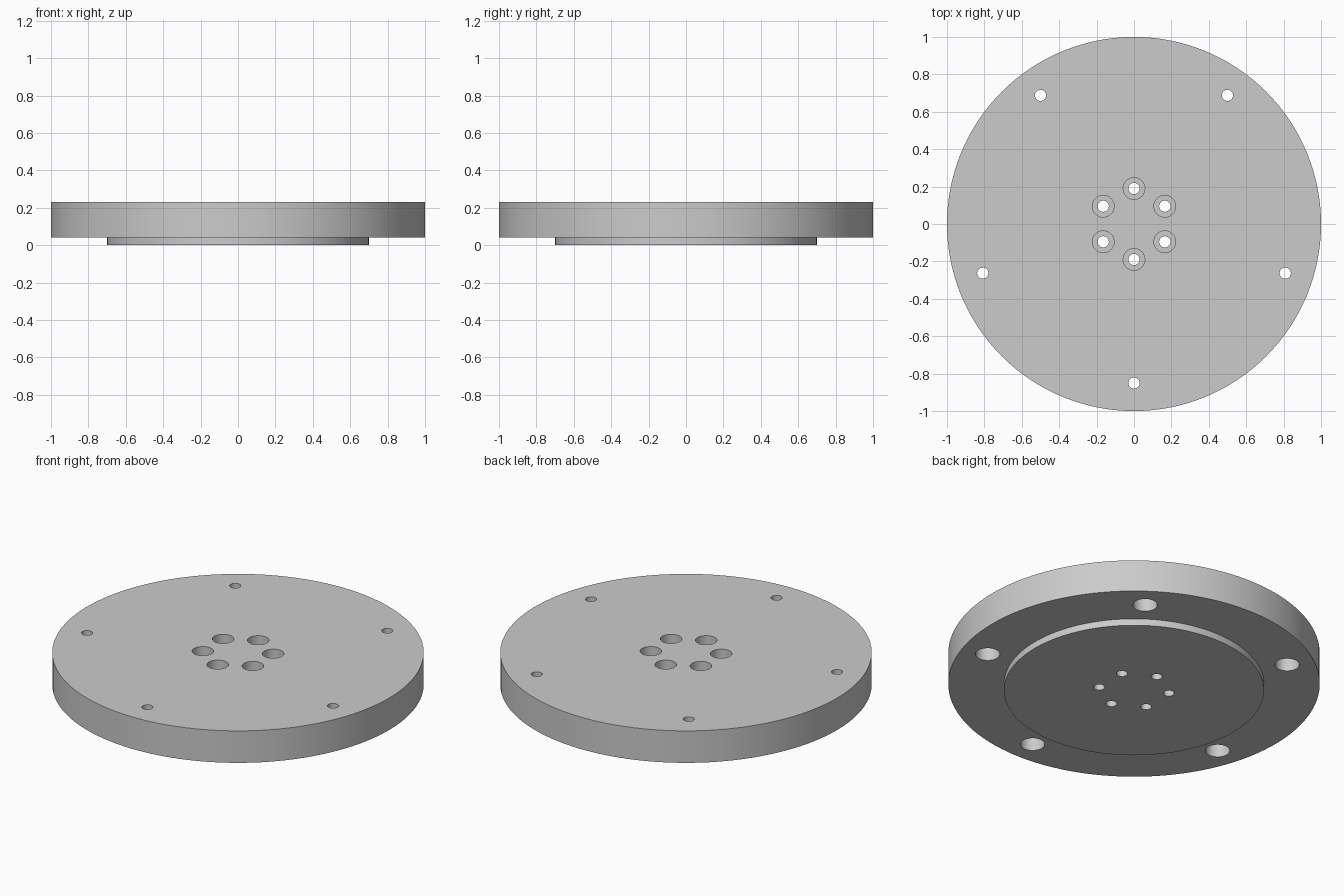
import bpy
import bmesh
import math

cube = bpy.data.objects.get("Cube")
if cube:
    bpy.data.objects.remove(cube, do_unlink=True)

BOTTOM, STEP, TOP = 0.0, 0.04, 0.23
DEPTH = 0.1      # counterbore depth
OVER = 0.05      # how far cutters reach past the surface

steel = bpy.data.materials.new("grey_metal")
steel.use_nodes = True
GREY = (0.6, 0.6, 0.6, 1)
steel.diffuse_color = GREY
steel.node_tree.nodes["Principled BSDF"].inputs["Base Color"].default_value = GREY


def lathe(bm, profile, sides, cx=0.0, cy=0.0):
    """Closed solid of revolution from (radius, z) points listed bottom to top."""
    rings = []
    for r, z in profile:
        rings.append([bm.verts.new((cx + r * math.cos(math.tau * i / sides),
                                    cy + r * math.sin(math.tau * i / sides), z))
                      for i in range(sides)])
    for low, high in zip(rings, rings[1:]):
        for i in range(sides):
            j = (i + 1) % sides
            bm.faces.new((low[i], low[j], high[j], high[i]))
    bm.faces.new(rings[0][::-1])
    bm.faces.new(rings[-1])


def make_object(name, bm):
    bmesh.ops.recalc_face_normals(bm, faces=bm.faces)
    mesh = bpy.data.meshes.new(name)
    bm.to_mesh(mesh)
    bm.free()
    mesh.materials.append(steel)
    obj = bpy.data.objects.new(name, mesh)
    bpy.context.collection.objects.link(obj)
    return obj


# Round plate with a shallow raised boss underneath
bm = bmesh.new()
lathe(bm, [(0.7, BOTTOM), (0.7, STEP), (1, STEP), (1, TOP)], 128)
plate = make_object("flange_plate", bm)

# Stepped hole cutters
bm = bmesh.new()
inner = [(0.03, BOTTOM - OVER), (0.03, TOP - DEPTH),
         (0.058, TOP - DEPTH), (0.058, TOP + OVER)]
outer = [(0.066, STEP - OVER), (0.066, STEP + DEPTH),
         (0.03, STEP + DEPTH), (0.03, TOP + OVER)]
for profile, count, ring, start in ((inner, 6, 0.19, 90), (outer, 5, 0.85, -90)):
    for k in range(count):
        a = math.radians(start + 360 * k / count)
        lathe(bm, profile, 32, ring * math.cos(a), ring * math.sin(a))
cutter = make_object("hole_cutters", bm)
cutter.hide_render = True

# Drill the holes
drill = plate.modifiers.new("holes", 'BOOLEAN')
drill.operation = 'DIFFERENCE'
drill.solver = 'EXACT'
drill.object = cutter
bpy.ops.object.select_all(action='DESELECT')
bpy.context.view_layer.objects.active = plate
plate.select_set(True)
bpy.ops.object.modifier_apply(modifier=drill.name)
bpy.data.objects.remove(cutter, do_unlink=True)
bpy.ops.object.shade_smooth_by_angle(angle=math.radians(30))
